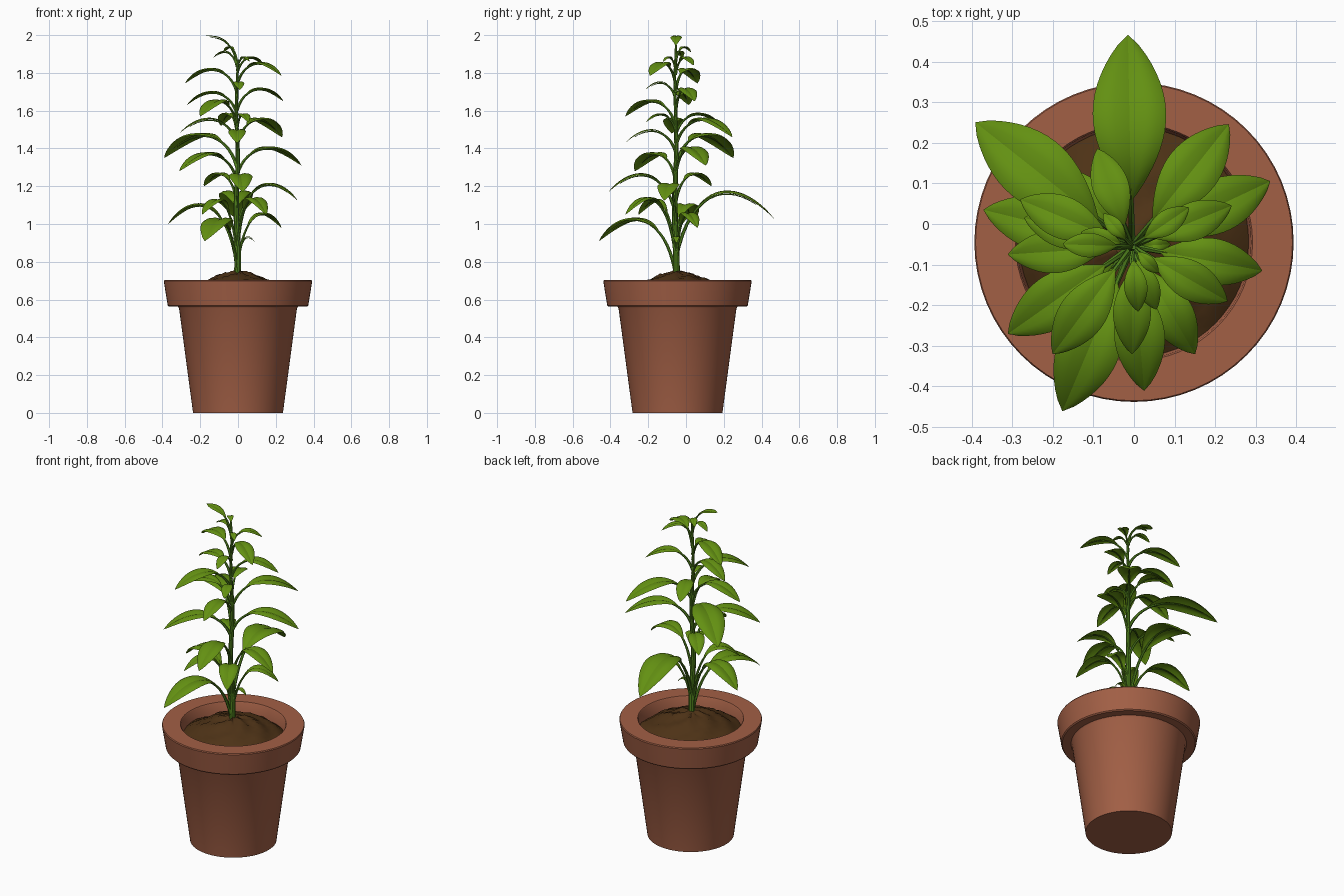
import bpy, bmesh, math, random
from mathutils import Vector

if "Cube" in bpy.data.objects:
    bpy.data.objects.remove(bpy.data.objects["Cube"])

random.seed(4)
CY = -0.045                      # pot centre in y
SX, SY = -0.005, -0.055          # stem position


def material(name, rgb):
    m = bpy.data.materials.new(name)
    m.diffuse_color = (*rgb, 1)
    m.use_nodes = True
    m.node_tree.nodes["Principled BSDF"].inputs["Base Color"].default_value = m.diffuse_color
    return m


CLAY = material("clay", (0.36, 0.115, 0.06))
SOIL = material("earth", (0.075, 0.032, 0.008))
LEAF = material("leaf_green", (0.125, 0.28, 0.006))
STEM = material("stem_green", (0.08, 0.22, 0.012))


def finish(bm, name, mats, angle=30, recalc=True):
    if recalc:
        bmesh.ops.recalc_face_normals(bm, faces=bm.faces)
    me = bpy.data.meshes.new(name)
    bm.to_mesh(me)
    bm.free()
    ob = bpy.data.objects.new(name, me)
    bpy.context.collection.objects.link(ob)
    for m in mats:
        me.materials.append(m)
    bpy.ops.object.select_all(action='DESELECT')
    ob.select_set(True)
    bpy.context.view_layer.objects.active = ob
    bpy.ops.object.shade_smooth_by_angle(angle=math.radians(angle))
    return ob


def bridge(bm, a, b, mat=0, closed=True):
    n = len(a)
    for i in range(n if closed else n - 1):
        j = (i + 1) % n
        bm.faces.new((a[i], a[j], b[j], b[i])).material_index = mat


def tube(bm, pts, radii, mat=0, sides=8):
    rings = []
    for i, p in enumerate(pts):
        t = (pts[min(i + 1, len(pts) - 1)] - pts[max(i - 1, 0)]).normalized()
        u = t.cross(Vector((0.37, 0.93, 0.02))).normalized()
        v = t.cross(u)
        rings.append([bm.verts.new(p + radii[i] * (u * math.cos(k * math.tau / sides) + v * math.sin(k * math.tau / sides)))
                      for k in range(sides)])
    for a, b in zip(rings, rings[1:]):
        bridge(bm, b, a, mat)
    bm.faces.new(rings[0]).material_index = mat
    bm.faces.new(rings[-1][::-1]).material_index = mat


# Pot: lathed profile with thick overhanging rim
profile = [(0.238, 0), (0.312, 0.553), (0.318, 0.563), (0.366, 0.563), (0.372, 0.569),
           (0.393, 0.697), (0.39, 0.703), (0.292, 0.703), (0.288, 0.698), (0.28, 0.6)]
bm = bmesh.new()
N = 64
rings = [[bm.verts.new((r * math.cos(k * math.tau / N), CY + r * math.sin(k * math.tau / N), z))
          for k in range(N)] for r, z in profile]
for a, b in zip(rings, rings[1:]):
    bridge(bm, a, b)
bm.faces.new(rings[0])
bm.faces.new(rings[-1])
finish(bm, "pot", [CLAY], 35)

# Soil: lumpy mound
bm = bmesh.new()
prev = None
for i in range(1, 13):
    r = 0.285 * i / 12
    ring = []
    for k in range(40):
        a = k * math.tau / 40
        z = 0.748 - 0.118 * (r / 0.285) ** 1.6
        z += 0.006 * math.sin(5 * a + i) + random.uniform(-0.004, 0.004)
        ring.append(bm.verts.new((r * math.cos(a), CY + r * math.sin(a), z)))
    if prev:
        bridge(bm, prev, ring)
    else:
        bm.faces.new(ring)
    prev = ring
finish(bm, "soil", [SOIL], 40)

# Main stem
bm = bmesh.new()
pts, rad = [], []
for i in range(25):
    f = i / 24
    pts.append(Vector((SX + 0.004 * math.sin(f * 14), SY + 0.004 * math.sin(f * 11 + 1), 0.7 + 1.17 * f)))
    rad.append(0.019 - 0.013 * f)
tube(bm, pts, rad, sides=10)
finish(bm, "stem", [STEM])


def leaf(name, x, y, z, rise=0.25):
    """Arching stalk and blade to a tip point; size follows its reach from the stem."""
    d = Vector((x - SX, y - SY, 0))
    reach = d.length
    half = 0.172 * reach
    apex = z + rise * reach
    # low leaves start near the stem base, high ones just below their tips
    z0 = max(0.74, z - 0.05 - 0.17 * min(max((1.25 - z) / 0.2, 0), 1))
    z0 = min(z0, 1.85)
    p0, p3 = Vector((SX, SY, z0)), Vector((x, y, z))
    h = (apex - 0.125 * (z0 + z)) / 0.75
    p1, p2 = p0 + d * 0.16, p0 + d * 0.62
    p1.z = p2.z = h
    side = Vector((-d.y, d.x, 0)).normalized()

    def at(t):
        s = 1 - t
        return p0 * s**3 + p1 * 3 * s * s * t + p2 * 3 * s * t * t + p3 * t**3

    bm = bmesh.new()
    # blade, two bulging halves meeting in a crease
    rows, M, t0 = [], 18, 0.3
    for i in range(M + 1):
        s = i / M
        t = t0 + (1 - t0) * s
        tan = (at(min(t + 0.01, 1)) - at(t - 0.01)).normalized()
        nor = tan.cross(side)
        w = half * max(math.sin(math.pi * s ** 1.15), 0) ** 0.8 + 0.001
        rows.append([bm.verts.new(at(t) + side * w * v + nor * w * b)
                     for v, b in ((-1, -.04), (-.75, .1), (-.4, .12), (0, 0), (.4, .12), (.75, .1), (1, -.04))])
    for a, b in zip(rows, rows[1:]):
        bridge(bm, b, a, 0, False)
    # stalk running into the midrib
    r0 = 0.006 + 0.05 * half
    ts = [0.85 * i / 14 for i in range(15)]
    tube(bm, [at(t) - Vector((0, 0, r0 * 0.8 * min(t * 3, 1))) for t in ts],
         [r0 * (1 - t) for t in ts], 1, 6)
    finish(bm, name, [LEAF, STEM], 28, False)


# Leaf tips, lowest whorl to the top
low = [(-0.015, 0.465, 1.03), (-0.176, -0.46, 0.91), (-0.37, 0.035, 1.00), (0.23, 0.06, 0.98),
       (0.15, -0.32, 1.05), (-0.19, -0.25, 1.05), (0.09, -0.05, 0.90), (0.315, -0.115, 1.125),
       (0.025, -0.41, 1.17), (-0.18, 0.135, 1.20)]
middle = [(0.335, 0.105, 1.31), (-0.31, -0.27, 1.28), (-0.39, 0.25, 1.35), (-0.005, -0.32, 1.43),
          (0.233, 0.245, 1.46), (-0.31, -0.075, 1.48), (-0.20, -0.32, 1.57), (-0.09, 0.185, 1.52),
          (0.055, -0.21, 1.54)]
high = [(0.24, 0.045, 1.65), (-0.27, 0.015, 1.63), (0.01, -0.215, 1.71), (-0.28, 0.06, 1.745),
        (0.23, -0.19, 1.785), (0.135, 0.04, 1.84), (-0.13, -0.02, 1.88), (0.06, -0.12, 1.86),
        (-0.075, 0.025, 1.91)]
for group, tips in (("low", low), ("middle", middle), ("high", high)):
    for i, tip in enumerate(tips, 1):
        leaf(f"{group}_leaf_{i}", *tip)
leaf("top_leaf", -0.175, -0.05, 1.996, -0.12)
